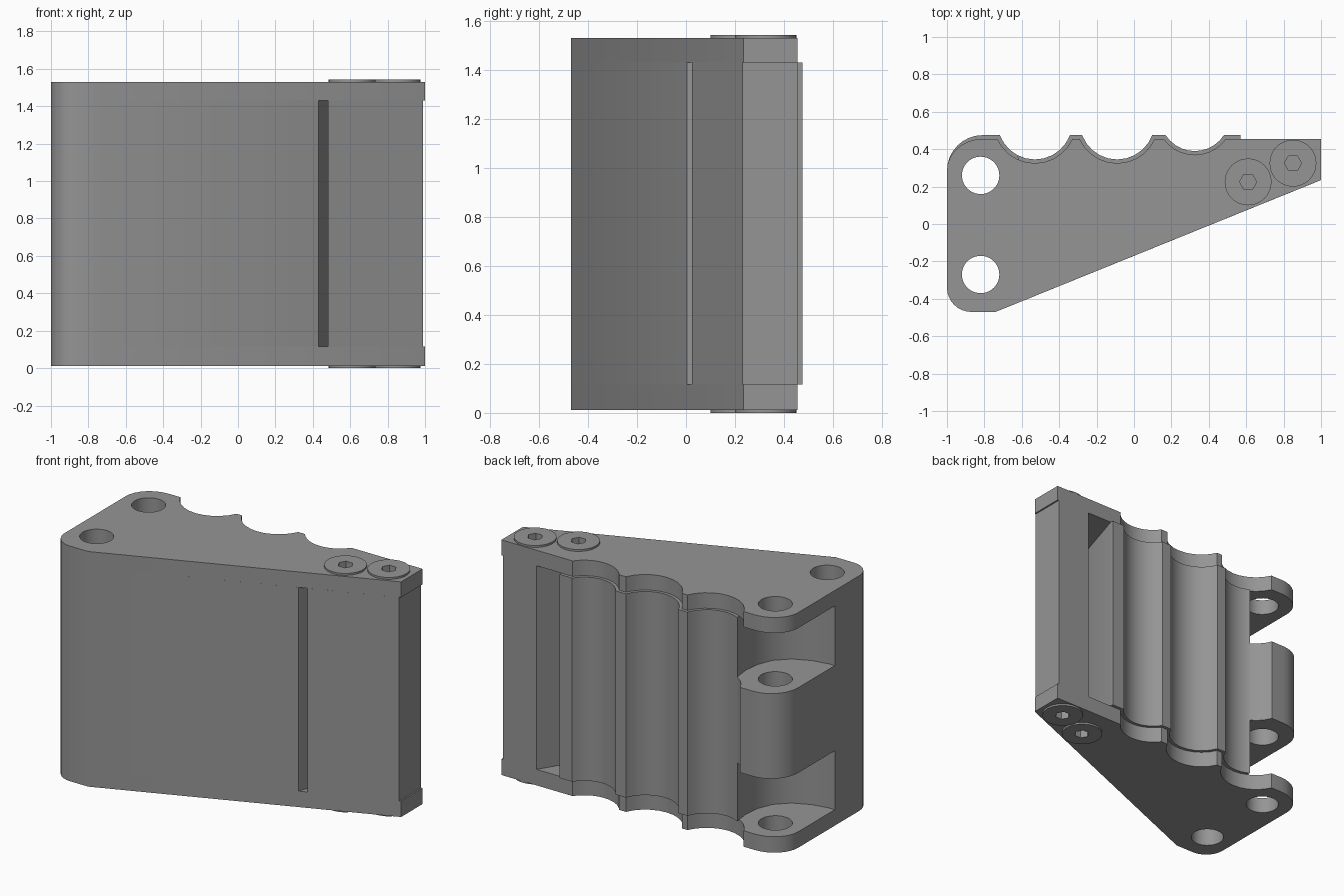
import bpy, bmesh
from math import pi, sin, cos, asin, radians

if "Cube" in bpy.data.objects:
    bpy.data.objects.remove(bpy.data.objects["Cube"])

grey = bpy.data.materials.new("plain grey")
grey.use_nodes = True
grey.diffuse_color = (0.3, 0.3, 0.3, 1)
grey.node_tree.nodes["Principled BSDF"].inputs["Base Color"].default_value = (0.3, 0.3, 0.3, 1)

LOW, INNER_LOW, INNER_HIGH, HIGH = 0.012, 0.115, 1.43, 1.53
CAP = 0.012
HOLES = [(-0.82, 0.26), (-0.82, -0.27)]
SCREWS = [(0.61, 0.225), (0.85, 0.325)]
SCALLOPS = [(-0.53, 0.545, 0.2), (-0.09, 0.545, 0.2), (0.325, 0.575, 0.185)]


def arc(cx, cy, rx, ry, start, end, n):
    return [(cx + rx * cos(start + (end - start) * i / n),
             cy + ry * sin(start + (end - start) * i / n)) for i in range(n + 1)]


def front_y(x):
    """Depth of the sloping front face at a given x."""
    return -0.47 + (x + 0.74) * 0.405


def prism(name, outline, z0, z1):
    bm = bmesh.new()
    base = bm.faces.new([bm.verts.new((x, y, z0)) for x, y in outline])
    top = bmesh.ops.extrude_face_region(bm, geom=[base])
    moved = [v for v in top["geom"] if isinstance(v, bmesh.types.BMVert)]
    bmesh.ops.translate(bm, verts=moved, vec=(0, 0, z1 - z0))
    bmesh.ops.recalc_face_normals(bm, faces=bm.faces)
    mesh = bpy.data.meshes.new(name)
    bm.to_mesh(mesh)
    bm.free()
    mesh.materials.append(grey)
    obj = bpy.data.objects.new(name, mesh)
    bpy.context.collection.objects.link(obj)
    return obj


def disc(name, centre, radius, z0, z1, n=40):
    return prism(name, arc(*centre, radius, radius, 0, 2 * pi, n)[:-1], z0, z1)


def activate(obj):
    bpy.ops.object.select_all(action="DESELECT")
    obj.select_set(True)
    bpy.context.view_layer.objects.active = obj


def cut(obj, cutter):
    cutter.hide_render = True
    activate(obj)
    mod = obj.modifiers.new("cut", "BOOLEAN")
    mod.operation, mod.solver, mod.object = "DIFFERENCE", "EXACT", cutter
    bpy.ops.object.modifier_apply(modifier=mod.name)
    bpy.data.objects.remove(cutter)


def scalloped_back(top, extra):
    """Rounded rear corner followed by the three finger scallops."""
    pts = arc(-0.81, 0.285, 0.19, top - 0.285, pi, pi / 2, 8)
    for cx, cy, r in SCALLOPS:
        r += extra
        phi = asin((cy - top) / r)
        pts += arc(cx, cy, r, r, pi + phi, 2 * pi - phi, 10)
    return pts


# Rounded front corner of the hinge end
corner = [(-0.74, -0.47)] + arc(-0.87, -0.34, 0.13, 0.13, 1.5 * pi, pi, 8)

parts = []

# End plates, with pin holes and hexagonal screw sockets
plate = scalloped_back(0.455, 0.02) + [(1, 0.455), (1, 0.235)] + corner
for name, z0, z1, face, cap0 in (("bottom_plate", LOW, INNER_LOW, 0, 0),
                                 ("top_plate", INNER_HIGH, HIGH, HIGH + CAP, HIGH)):
    obj = prism(name, plate, z0, z1)
    parts.append(obj)
    for c in HOLES:
        cut(obj, disc("pin_cutter", c, 0.1, z0 - 0.1, z1 + 0.1))
    for i, c in enumerate(SCREWS):
        cap = disc(f"{name}_screw_head_{i + 1}", c, 0.125, cap0, cap0 + CAP)
        for target in (obj, cap):
            cut(target, disc("socket_cutter", c, 0.046, face - 0.06, face + 0.06, 6))
        parts.append(cap)

# Main grip body between the plates
body = prism("grip_body", scalloped_back(0.475, 0)
             + [(0.57, 0.475), (0.57, 0.455), (0.43, front_y(0.43))] + corner,
             INNER_LOW, INNER_HIGH)
parts.append(body)

# Hinge gaps above and below the central knuckle
gap = [(-1.1, -0.09), (-0.96, -0.09), (-0.85, -0.07), (-0.74, -0.02), (-0.66, 0.06),
       (-0.62, 0.16), (-0.61, 0.26), (-0.62, 0.35), (-0.7, 0.6), (-1.1, 0.6)]
for z0, z1 in ((0.05, 0.495), (1.045, 1.5)):
    cut(body, prism("hinge_cutter", gap, z0, z1))
for c in HOLES:
    cut(body, disc("pin_cutter", c, 0.1, 0, 1.6))

# End bar, separated from the body by a tapering slot
parts.append(prism("end_bar", [(0.48, front_y(0.48)), (0.75, 0.455), (0.99, 0.455),
                               (0.99, front_y(0.99))], INNER_LOW, INNER_HIGH))

for obj in parts:
    activate(obj)
    bpy.ops.object.shade_smooth_by_angle(angle=radians(30))
